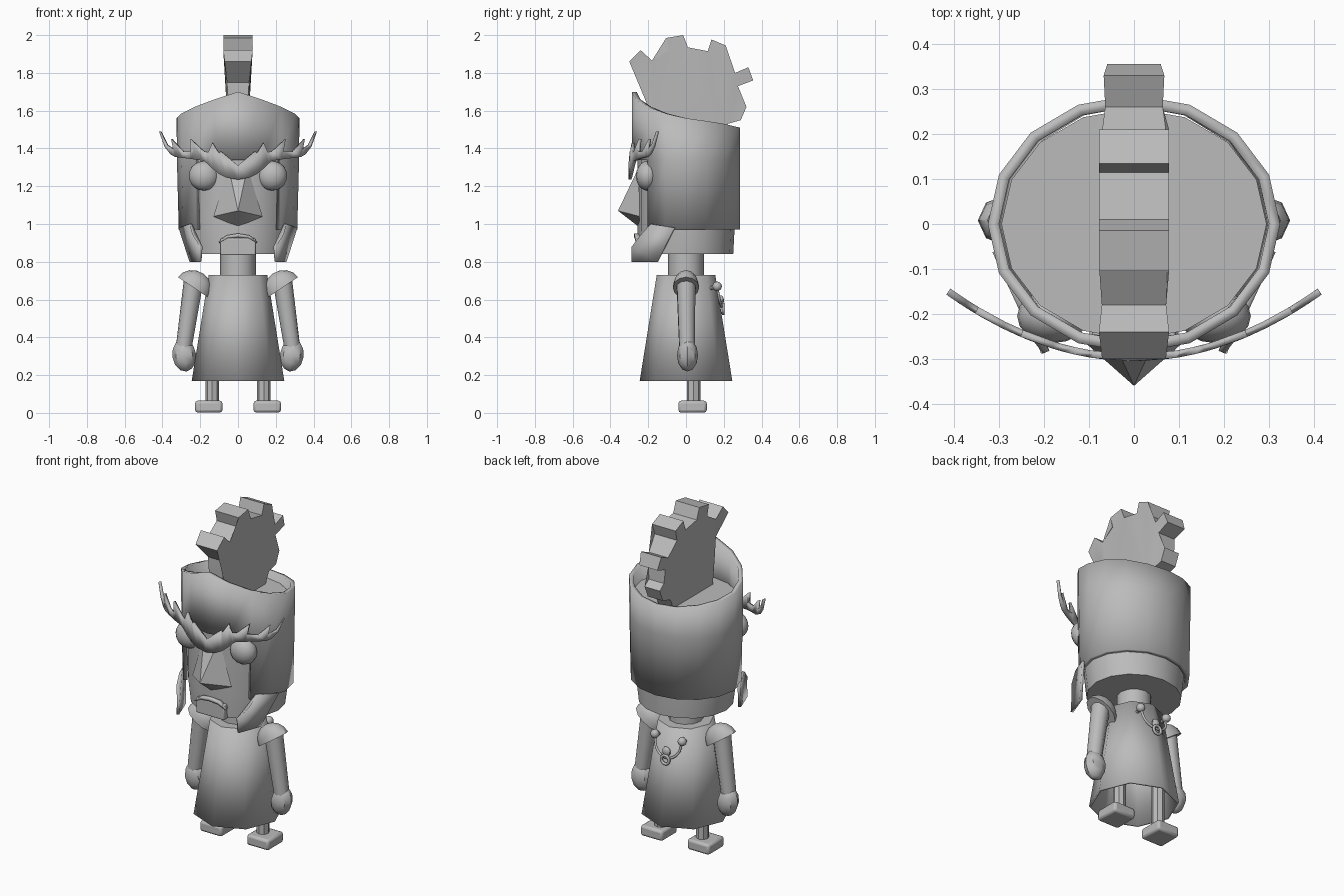
import bpy
import bmesh
from math import sin, cos, pi, radians
from mathutils import Matrix, Vector

cube = bpy.data.objects.get("Cube")
if cube:
    bpy.data.objects.remove(cube, do_unlink=True)

gray = bpy.data.materials.new("plain gray")
gray.use_nodes = True
tone = (0.5, 0.5, 0.5, 1)
gray.diffuse_color = tone
gray.node_tree.nodes["Principled BSDF"].inputs["Base Color"].default_value = tone
parts = []


def finish(name, bm, shell=0, offset=-1, bevel=0):
    """Turn a bmesh into a named object with optional wall thickness or bevel."""
    bmesh.ops.recalc_face_normals(bm, faces=bm.faces)
    mesh = bpy.data.meshes.new(name)
    bm.to_mesh(mesh)
    bm.free()
    mesh.materials.append(gray)
    obj = bpy.data.objects.new(name, mesh)
    bpy.context.collection.objects.link(obj)
    if shell:
        mod = obj.modifiers.new("wall", "SOLIDIFY")
        mod.thickness, mod.offset = shell, offset
    if bevel:
        mod = obj.modifiers.new("bevel", "BEVEL")
        mod.width, mod.segments = bevel, 2
    parts.append(obj)
    return obj


def loft(name, rings, sides, capped=True, shell=0, center=(0, 0)):
    """Stack elliptical rings given as (x radius, y radius, height)."""
    bm = bmesh.new()
    rows = [[bm.verts.new((center[0] + rx * sin(2 * pi * i / sides),
                           center[1] - ry * cos(2 * pi * i / sides), z))
             for i in range(sides)] for rx, ry, z in rings]
    for low, high in zip(rows, rows[1:]):
        for i in range(sides):
            j = (i + 1) % sides
            bm.faces.new((low[i], low[j], high[j], high[i]))
    if capped:
        bm.faces.new(rows[0])
        bm.faces.new(rows[-1])
    return finish(name, bm, shell)


def ball(name, center, size, tilt=0, u=16, v=10, dome=False):
    """Ellipsoid, or only its upper half, tilted about the y axis."""
    bm = bmesh.new()
    bmesh.ops.create_uvsphere(bm, u_segments=u, v_segments=v, radius=1)
    if dome:
        cut = bmesh.ops.bisect_plane(bm, geom=bm.verts[:] + bm.edges[:] + bm.faces[:],
                                     plane_co=(0, 0, 0), plane_no=(0, 0, 1),
                                     clear_inner=True, dist=0.001)
        bmesh.ops.holes_fill(bm, edges=[e for e in bm.edges if e.is_boundary])
    bm.transform(Matrix.Translation(center) @ Matrix.Rotation(tilt, 4, "Y")
                 @ Matrix.Diagonal((*size, 1)))
    return finish(name, bm)


def limb(name, start, end, r_start, r_end, sides=10):
    """Tapered cylinder between two points."""
    a, b = Vector(start), Vector(end)
    bm = bmesh.new()
    bmesh.ops.create_cone(bm, cap_ends=True, segments=sides, radius1=r_start,
                          radius2=r_end, depth=(b - a).length)
    turn = (b - a).to_track_quat("Z", "Y").to_matrix().to_4x4()
    bm.transform(Matrix.Translation((a + b) / 2) @ turn)
    return finish(name, bm)


def box(name, center, size, bevel):
    bm = bmesh.new()
    bmesh.ops.create_cube(bm, size=1)
    bm.transform(Matrix.Translation(center) @ Matrix.Diagonal((*size, 1)))
    return finish(name, bm, bevel=bevel)


def band(name, half, depth_at, thick):
    """Mirrored strip of (upper x, upper z, lower x, lower z) pairs, bent in y."""
    pairs = [(-a, b, -c, d) for a, b, c, d in half[:0:-1]] + half
    bm = bmesh.new()
    rows = [(bm.verts.new((a, depth_at(a), b)), bm.verts.new((c, depth_at(c), d)))
            for a, b, c, d in pairs]
    for (a, b), (c, d) in zip(rows, rows[1:]):
        bm.faces.new((a, b, d, c))
    return finish(name, bm, thick, 0)


def tube(name, points, radius, closed=False):
    """Round wire swept along a smooth path."""
    curve = bpy.data.curves.new(name, "CURVE")
    curve.dimensions = "3D"
    curve.bevel_depth, curve.bevel_resolution, curve.resolution_u = radius, 2, 6
    path = curve.splines.new("BEZIER")
    path.bezier_points.add(len(points) - 1)
    for knot, co in zip(path.bezier_points, points):
        knot.co = co
        knot.handle_left_type = knot.handle_right_type = "AUTO"
    path.use_cyclic_u = closed
    curve.materials.append(gray)
    obj = bpy.data.objects.new(name, curve)
    bpy.context.collection.objects.link(obj)


# Head, neck and open skirted body
loft("head", [(.265, .25, .84), (.285, .257, .97), (.295, .257, 1.47)], 16)
loft("neck", [(.095, .095, .7), (.095, .095, .86)], 12)
loft("body", [(.245, .245, .17), (.155, .155, .73)], 8, False, .012)
loft("body_top", [(.15, .15, .72), (.155, .155, .73)], 8)

# Helmet shell with a sloping rim and a face opening
bm = bmesh.new()
rim = [1.7, 1.66, 1.62, 1.585, 1.56, 1.545, 1.53, 1.515, 1.51]
grid = []
for i in range(16):
    a = 2 * pi * i / 16
    heights = ((.97, .965), (1.34, .995), (rim[min(i, 16 - i)], 1))
    grid.append([bm.verts.new((.325 * k * sin(a), -.287 * cos(a), z)) for z, k in heights])
for i in range(16):
    left, right = grid[i], grid[(i + 1) % 16]
    for row in range(2):
        if row or 2 <= i < 14:
            bm.faces.new((left[row], right[row], right[row + 1], left[row + 1]))
bmesh.ops.delete(bm, geom=[v for v in bm.verts if not v.link_faces], context="VERTS")
finish("helmet", bm, .025)

# Toothed crest on the helmet
outline = [(-.18, 1.45), (-.2, 1.62), (-.2, 1.75), (-.3, 1.86), (-.24, 1.92), (-.18, 1.865),
           (-.09, 1.92), (-.105, 1.985), (-.015, 2), (.01, 1.935), (.115, 1.915), (.135, 1.977),
           (.21, 1.945), (.19, 1.88), (.26, 1.8), (.33, 1.83), (.356, 1.76), (.275, 1.73),
           (.28, 1.65), (.32, 1.62), (.29, 1.55), (.22, 1.53), (.18, 1.45)]
bm = bmesh.new()
sides = []
for s in (-1, 1):
    sides.append([bm.verts.new((s * (.05 + .028 * min(1, max(0, (z - 1.68) / .24))), y, z))
                  for y, z in outline])
for i in range(len(outline)):
    bm.faces.new((sides[0][i - 1], sides[0][i], sides[1][i], sides[1][i - 1]))
flats = [bm.faces.new(side) for side in sides]
bmesh.ops.triangulate(bm, faces=flats)
finish("crest", bm)

# Jagged brow band, upper lip and chin
brow = [(0, 1.31, 0, 1.235), (.09, 1.385, .06, 1.245), (.1, 1.375, .1, 1.265),
        (.135, 1.43, .13, 1.29), (.155, 1.38, .16, 1.32), (.18, 1.385, .18, 1.335),
        (.25, 1.45, .23, 1.342), (.235, 1.385, .25, 1.345), (.29, 1.385, .29, 1.35),
        (.35, 1.45, .33, 1.355), (.34, 1.395, .355, 1.37), (.375, 1.42, .385, 1.41),
        (.41, 1.49, .413, 1.488)]
band("brow", brow, lambda x: -.297 + .86 * x * x, .016)
band("upper_lip", [(0, .95, 0, .93), (.06, .94, .055, .925), (.1, .905, .098, .9)],
     lambda x: -.26 + x * x, .03)
box("chin", (0, -.245, .88), (.185, .04, .09), .006)

# Faceted nose
bm = bmesh.new()
tip = bm.verts.new((0, -.36, 1.07))
base = [bm.verts.new(p) for p in ((-.05, -.25, 1.3), (-.13, -.245, 1.04), (0, -.25, .985),
                                  (.13, -.245, 1.04), (.05, -.25, 1.3))]
bm.faces.new(base)
for i in range(5):
    bm.faces.new((base[i - 1], base[i], tip))
finish("nose", bm)

# Paired parts
for s, side in ((-1, "right"), (1, "left")):
    ball(side + "_eye", (.18 * s, -.205, 1.255), (.08, .06, .078))
    bm = bmesh.new()
    bm.faces.new([bm.verts.new((x * s, y, z)) for x, y, z in (
        (.308, -.06, .98), (.25, -.15, .8), (.2, -.285, .8),
        (.195, -.285, .88), (.235, -.235, .945), (.25, -.185, 1))])
    finish(side + "_cheek_guard", bm, .015, 0)
    ball(side + "_shoulder_pad", (.235 * s, 0, .663), (.1, .07, .09), radians(-34) * s,
         12, 8, True)
    limb(side + "_arm", (.235 * s, 0, .7), (.288 * s, .005, .34), .052, .042)
    ball(side + "_hand", (.285 * s, .008, .305), (.063, .056, .087), radians(8) * s, 8, 6)
    limb(side + "_leg", (.137 * s, .04, .04), (.137 * s, .04, .32), .036, .036, 8)
    box(side + "_foot", (.155 * s, .035, .033), (.145, .15, .063), .014)
    ball(side + "_back_knob", (.09 * s, .165, .67), (.025, .025, .025), 0, 12, 8)
    limb(side + "_knob_stem", (.08 * s, .09, .65), (.09 * s, .165, .67), .01, .01, 8)

# Hanging cord and pendant ring on the back
tube("back_cord", [(-.09, .165, .66), (-.065, .18, .59), (0, .19, .56),
                   (.065, .18, .59), (.09, .165, .66)], .007)
ring = [(.025 * cos(k * pi / 4), .197, .55 + .025 * sin(k * pi / 4)) for k in range(8)]
tube("pendant_ring", ring, .008, True)
ball("pendant", (0, .185, .595), (.026, .016, .028), 0, 10, 6)

# Smooth curved surfaces and keep hard edges crisp
bpy.ops.object.select_all(action="DESELECT")
for obj in parts:
    obj.select_set(True)
bpy.context.view_layer.objects.active = parts[0]
bpy.ops.object.shade_smooth_by_angle(angle=radians(40))
